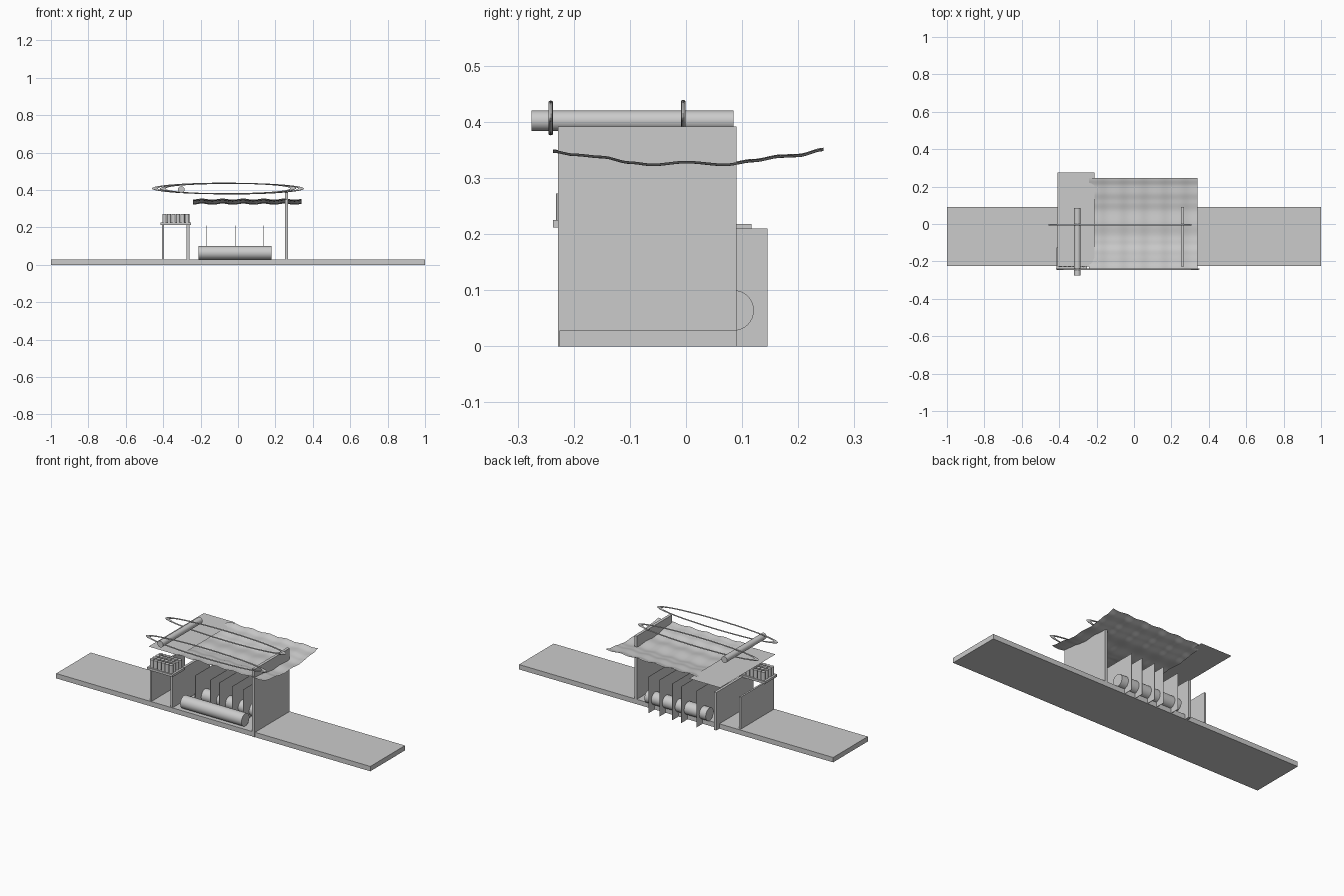
import bpy, bmesh, math
from mathutils import Matrix

if "Cube" in bpy.data.objects:
    bpy.data.objects.remove(bpy.data.objects["Cube"])


def finish(bm, name, smooth=False):
    bmesh.ops.recalc_face_normals(bm, faces=bm.faces)
    me = bpy.data.meshes.new(name)
    bm.to_mesh(me)
    bm.free()
    ob = bpy.data.objects.new(name, me)
    bpy.context.collection.objects.link(ob)
    if smooth:
        for o in bpy.context.selected_objects:
            o.select_set(False)
        ob.select_set(True)
        bpy.context.view_layer.objects.active = ob
        bpy.ops.object.shade_smooth_by_angle(angle=math.radians(40))
    return ob


def box(name, x0, x1, y0, y1, z0, z1):
    bm = bmesh.new()
    m = Matrix.Translation(((x0 + x1) / 2, (y0 + y1) / 2, (z0 + z1) / 2))
    bmesh.ops.create_cube(bm, size=1, matrix=m @ Matrix.Diagonal((x1 - x0, y1 - y0, z1 - z0, 1)))
    return finish(bm, name)


def cylinder(name, center, r, length, axis='Z', seg=32):
    rot = {'X': Matrix.Rotation(math.pi / 2, 4, 'Y'),
           'Y': Matrix.Rotation(math.pi / 2, 4, 'X'),
           'Z': Matrix.Identity(4)}[axis]
    bm = bmesh.new()
    bmesh.ops.create_cone(bm, cap_ends=True, segments=seg, radius1=r, radius2=r,
                          depth=length, matrix=Matrix.Translation(center) @ rot)
    return finish(bm, name, True)


def oval_hoop(name, cx, y, cz, a=0.385, b=0.031, tube=0.0045, n=64, k=10):
    # flattened torus standing in the xz plane
    bm = bmesh.new()
    rings = []
    for i in range(n):
        t = math.tau * i / n
        ring = []
        for j in range(k):
            p = math.tau * j / k
            s = 1 - 0.04 + 0.04 * math.cos(p)
            sz = 1 - 0.09 + 0.09 * math.cos(p)
            ring.append(bm.verts.new((cx + a * s * math.cos(t), y + tube * math.sin(p),
                                      cz + b * sz * math.sin(t))))
        rings.append(ring)
    for i in range(n):
        A, B = rings[i], rings[(i + 1) % n]
        for j in range(k):
            bm.faces.new((A[j], A[(j + 1) % k], B[(j + 1) % k], B[j]))
    return finish(bm, name, True)


# Base plank and upright panels
box("base_plank", -1, 1, -0.225, 0.09, 0, 0.028)
box("right_panel", 0.25, 0.266, -0.228, 0.09, 0, 0.392)
box("left_inner_panel", -0.275, -0.26, -0.222, 0.117, 0, 0.218)
box("left_outer_panel", -0.405, -0.395, -0.222, 0.08, 0.02, 0.212)

# Thin dividers
for i, x in enumerate((-0.168, -0.072, -0.014, 0.067, 0.137)):
    box(f"divider_{i}", x - 0.001, x + 0.001, -0.15, 0.145, 0, 0.21)

# Rollers lying along the base
for name, y in (("front_roller", -0.19), ("middle_roller", -0.06), ("rear_roller", 0.085)):
    cylinder(name, (-0.015, y, 0.064), 0.036, 0.39, 'X')

# Tray with a cluster of pegs
box("peg_tray", -0.415, -0.25, -0.237, -0.125, 0.212, 0.225)
for i in range(6):
    for j in range(4):
        cylinder(f"peg_{i}_{j}", (-0.393 + i * 0.0242, -0.22 + j * 0.026, 0.248),
                 0.0115, 0.048, 'Z', 12)

# Top rod and oval hoops
cylinder("top_rod", (-0.303, -0.095, 0.402), 0.018, 0.36, 'Y')
oval_hoop("front_hoop", -0.033, -0.241, 0.407)
oval_hoop("rear_hoop", -0.075, -0.005, 0.408)

# Flat sheet
bm = bmesh.new()
bm.faces.new([bm.verts.new((x, y, 0.342)) for x, y in
              ((-0.41, -0.228), (-0.212, -0.228), (-0.212, 0.275), (-0.41, 0.275))])
finish(bm, "flat_sheet")

# Rippled sheet: profile along y with a small ripple along x
prof = [(-0.237, 0.348), (-0.2, 0.342), (-0.15, 0.338), (-0.1, 0.328), (-0.06, 0.324),
        (0, 0.329), (0.07, 0.324), (0.12, 0.331), (0.17, 0.339), (0.2, 0.340), (0.245, 0.351)]


def height(y):
    for (a, za), (b, zb) in zip(prof, prof[1:]):
        if y <= b:
            t = (y - a) / (b - a)
            return za + (zb - za) * t * t * (3 - 2 * t)
    return prof[-1][1]


bm = bmesh.new()
bmesh.ops.create_grid(bm, x_segments=60, y_segments=48, size=0.5)
for v in bm.verts:
    x, y = 0.05 + v.co.x * 0.58, 0.004 + v.co.y * 0.482
    v.co = (x, y, height(y) + 0.003 * math.sin(math.tau * x / 0.11))
finish(bm, "rippled_sheet", True)
